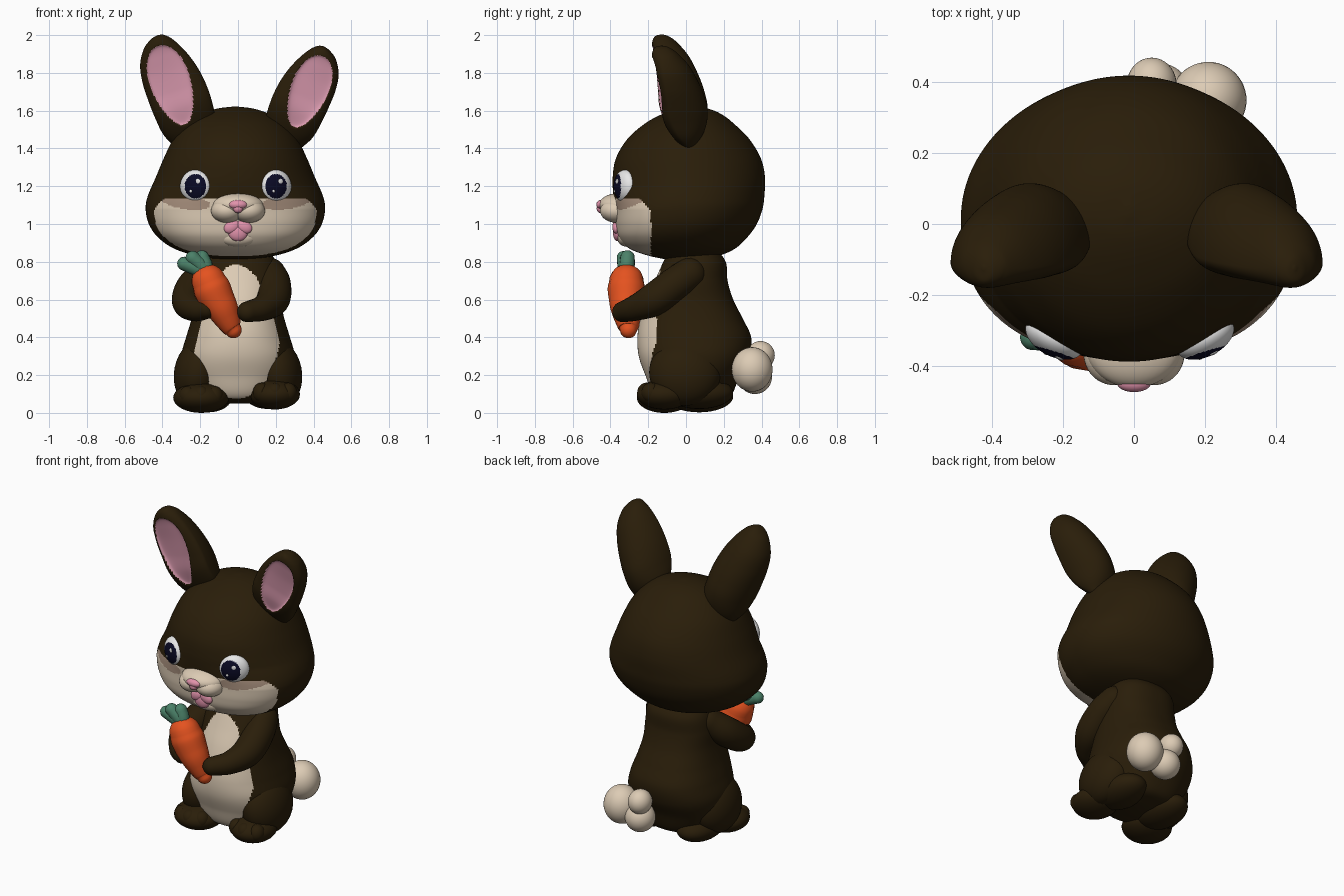
import bpy, bmesh, math
from mathutils import Vector, Matrix

if "Cube" in bpy.data.objects:
    bpy.data.objects.remove(bpy.data.objects["Cube"])


def mat(name, r, g, b):
    m = bpy.data.materials.new(name)
    m.diffuse_color = (r, g, b, 1)
    m.use_nodes = True
    m.node_tree.nodes["Principled BSDF"].inputs["Base Color"].default_value = m.diffuse_color
    return m


BROWN = mat("brown fur", 0.0225, 0.0125, 0.0028)
CREAM = mat("cream fur", 0.72, 0.60, 0.46)
SHADE = mat("cheek tan", 0.38, 0.27, 0.20)
EAR_PINK = mat("ear pink", 0.74, 0.34, 0.45)
PINK = mat("nose pink", 0.76, 0.29, 0.41)
WHITE = mat("eye white", 0.80, 0.80, 0.80)
NAVY = mat("pupil navy", 0.003, 0.003, 0.018)
ORANGE = mat("carrot orange", 0.78, 0.085, 0.014)
GREEN = mat("leaf green", 0.07, 0.22, 0.14)


def finish(name, bm, mats, rule=None, matrix=None):
    """Colour faces by rule (in local space), place and smooth the part."""
    bmesh.ops.recalc_face_normals(bm, faces=bm.faces)
    for f in bm.faces:
        f.smooth = True
        if rule:
            f.material_index = rule(f.calc_center_median())
    if matrix:
        bm.transform(matrix)
    me = bpy.data.meshes.new(name)
    bm.to_mesh(me)
    bm.free()
    for m in mats:
        me.materials.append(m)
    ob = bpy.data.objects.new(name, me)
    bpy.context.collection.objects.link(ob)
    return ob


def spline(rows, n):
    """Catmull-Rom samples through rows of numbers, n per span."""
    p = [Vector(r) for r in rows]
    p = [2 * p[0] - p[1]] + p + [2 * p[-1] - p[-2]]
    out = []
    for i in range(1, len(p) - 2):
        a, b, c, d = p[i - 1:i + 3]
        for k in range(n):
            t = k / n
            out.append(0.5 * (2 * b + (c - a) * t + (2 * a - 5 * b + 4 * c - d) * t * t
                              + (3 * b - a - 3 * c + d) * t ** 3))
    return out + [p[-2]]


def skin(name, rings, mats, rule=None):
    """Closed surface through a stack of rings."""
    bm = bmesh.new()
    vs = [[bm.verts.new(p) for p in r] for r in rings]
    for a, b in zip(vs, vs[1:]):
        for i in range(len(a)):
            j = (i + 1) % len(a)
            bm.faces.new((a[i], a[j], b[j], b[i]))
    bm.faces.new(vs[0])
    bm.faces.new(vs[-1])
    return finish(name, bm, mats, rule)


def loft(name, rows, n, segs, front, back, x0, mats, rule):
    """Rows of z, half width, front y, back y; front(z) and back set the squareness."""
    rings = []
    for z, w, f, b in spline(rows, n):
        ring = []
        for i in range(segs):
            a = 2 * math.pi * i / segs
            c, s = math.cos(a), math.sin(a)
            e = front(z) if s < 0 else back
            k = (abs(c) ** e + abs(s) ** e) ** (-1 / e)
            ring.append((x0 + max(w, .002) * c * k, (f + b) / 2 + (b - f) / 2 * s * k, z))
        rings.append(ring)
    return skin(name, rings, mats, rule)


def tube(name, rows, m, segs=24):
    """Round-ended limb through rows of x, y, z, radius."""
    pts = spline(rows, 8)
    cap = [math.pi / 2 * k / 6 for k in range(6)]
    t0 = (pts[1] - pts[0]).xyz.normalized()
    t1 = (pts[-1] - pts[-2]).xyz.normalized()
    path = [(pts[0].xyz - t0 * pts[0][3] * math.cos(a), t0, max(.003, pts[0][3] * math.sin(a))) for a in cap]
    for i, p in enumerate(pts):
        t = (pts[min(i + 1, len(pts) - 1)] - pts[max(i - 1, 0)]).xyz.normalized()
        path.append((p.xyz, t, p[3]))
    path += [(pts[-1].xyz + t1 * pts[-1][3] * math.cos(a), t1, max(.003, pts[-1][3] * math.sin(a)))
             for a in reversed(cap)]
    rings = []
    side = t0.orthogonal()
    for c, t, r in path:
        side = (side - t * side.dot(t)).normalized()
        up = t.cross(side)
        rings.append([c + r * (side * math.cos(a) + up * math.sin(a))
                      for a in (2 * math.pi * i / segs for i in range(segs))])
    return skin(name, rings, [m])


def ball(name, loc, size, mats, yaw=0.0, roll=0.0, rule=None, segs=32):
    """Ellipsoid with its pole facing the front."""
    bm = bmesh.new()
    bmesh.ops.create_uvsphere(bm, u_segments=segs, v_segments=segs * 3 // 4, radius=1,
                              matrix=Matrix.Rotation(math.pi / 2, 4, 'X'))
    mx = (Matrix.Translation(loc) @ Matrix.Rotation(yaw, 4, 'Z')
          @ Matrix.Rotation(roll, 4, 'Y') @ Matrix.Diagonal((*size, 1)))
    finish(name, bm, mats, rule, mx)
    return mx


# Head with full cheeks, pale lower face and tan patches under the eyes
def face_colour(c):
    x = abs(c.x + .01)
    top = 1.137 - 2.5 * max(0, c.y + .25) ** 1.3
    if c.y > -.185 or c.z > top:
        return 0
    return 2 if ((x - .265) / .13) ** 2 + ((c.z - 1.115 - (x - .26) * .12) / .038) ** 2 < 1 else 1


loft("head", [(.805, .03, -.06, .06), (.83, .20, -.19, .17), (.87, .325, -.30, .26), (.93, .41, -.355, .325),
              (1.0, .458, -.372, .375), (1.08, .475, -.376, .405), (1.15, .463, -.385, .415), (1.25, .42, -.388, .418),
              (1.35, .378, -.37, .395), (1.45, .328, -.31, .335), (1.53, .26, -.22, .255), (1.58, .185, -.13, .19),
              (1.61, .10, -.05, .12), (1.622, .01, .02, .05)],
     11, 220, lambda z: 2 + .4 * min(1, max(0, (1.2 - z) / .12)), 2.0, -.014, [BROWN, CREAM, SHADE], face_colour)

# Torso with belly patch
loft("torso", [(.05, .08, -.03, .13), (.08, .2, -.16, .23), (.2, .28, -.215, .285), (.3, .30, -.25, .335),
               (.4, .275, -.257, .345), (.5, .245, -.242, .30), (.6, .225, -.21, .25), (.7, .22, -.165, .22),
               (.8, .2, -.12, .21), (.88, .15, -.08, .15)],
     14, 160, lambda z: 2.15, 2.35, 0, [BROWN, CREAM],
     lambda c: int(c.y < -.155 + .25 * max(0, c.z - .66) and ((c.z - .43) / .355) ** 2
                   + ((c.x + .012) / (.235 - .2 * max(0, c.z - .5))) ** 2 < 1))


# Ears: round back, hollow pink front
def ear(name, base, tip, wide):
    axis = Vector((tip[0] - base[0], 0, tip[1] - base[1]))
    length = axis.length
    axis.normalize()
    perp = Vector((axis.z, 0, -axis.x))
    origin = Vector((base[0], 0, base[1]))
    out = math.copysign(1, base[0])

    def inner(p):
        d = p - origin
        t, u = d.dot(axis) / length, (d.dot(perp) - out * .016) / wide
        return ((t - .55) / .36) ** 2 + (u / (.106 - .05 * (.55 - t))) ** 2

    rings = []
    for t, w, shift, f, b in spline([(0, .09, 0, -.03, .05), (.16, .142, -.004, -.095, .10), (.33, .157, -.004, -.14, .115),
                                     (.5, .158, 0, -.155, .095), (.66, .148, .008, -.167, .06), (.81, .122, .015, -.178, .015),
                                     (.93, .078, .012, -.18, -.045), (.985, .035, .004, -.165, -.09),
                                     (1, .004, 0, -.13, -.12)], 14):
        mid = f + min(.06, (b - f) / 2)
        ring = []
        for i in range(128):
            a = 2 * math.pi * i / 128
            u = max(w, .003) * math.cos(a) * wide + out * shift
            s = math.sin(a)
            p = origin + axis * t * length + perp * u
            p.y = mid + s * ((b - mid) if s > 0 else (mid - f))
            if s < 0:
                p.y += .032 * max(0, 1 - inner(p)) ** .45
            p.y += out * u * .05
            ring.append(p)
        rings.append(ring)
    skin(name, rings, [BROWN, EAR_PINK], lambda c: int(c.y < -.05 and inner(c) < 1))


ear("left_ear", (-.23, 1.42), (-.425, 2.0), 1.0)
ear("right_ear", (.24, 1.42), (.455, 1.94), .93)

# Eyes with pupils and glints
for s, name in ((-1, "left"), (1, "right")):
    mx = ball(name + "_eye", (.213 * s - .012, -.322, 1.2), (.088, .052, .087), [WHITE, NAVY], yaw=.48 * s, segs=64,
              rule=lambda c: int(c.y < 0 and ((c.x + .2 * s) / .66) ** 2 + (c.z / .74) ** 2 < 1))
    for u, v, r in ((.22, .3, .014), (-.22, -.3, .008)):
        u -= .2 * s
        spot = mx @ Vector((u, -math.sqrt(1 - u * u - v * v), v))
        ball(name + "_glint", spot, (r, .004, r), [WHITE], yaw=.48 * s, segs=16)
    ball(name + "_muzzle_lobe", (.058 * s, -.365, 1.07), (.085, .09, .064), [CREAM])

# Snout, nose, chin and open mouth
ball("snout", (0, -.35, 1.1), (.135, .112, .064), [CREAM])
ball("nose", (0, -.449, 1.102), (.048, .026, .025), [PINK])
ball("nose_tip", (0, -.453, 1.082), (.026, .02, .024), [PINK])
ball("chin", (0, -.315, .93), (.10, .05, .05), [CREAM])
for s in (-1, 1):
    ball("mouth_side", (.033 * s, -.37, .985), (.044, .02, .033), [PINK], roll=.5 * s)
ball("tongue", (0, -.363, .957), (.052, .024, .048), [PINK])

# Arms
tube("left_arm", [(-.17, .02, .74, .08), (-.24, -.06, .66, .09), (-.265, -.17, .585, .083),
                  (-.22, -.27, .55, .066), (-.165, -.33, .55, .052)], BROWN)
tube("right_arm", [(.165, .02, .735, .088), (.19, -.06, .68, .09), (.185, -.17, .60, .088),
                   (.13, -.27, .555, .068), (.05, -.335, .535, .055)], BROWN)

# Legs and paws
for s, name, x, wide, z in ((-1, "left", -.195, .148, .08), (1, "right", .195, .133, .098)):
    ball(name + "_thigh", (.21 * s, -.005, .215), (.128, .19, .18), [BROWN], roll=-.2 * s)
    ball(name + "_foot", (x, -.115, z), (wide, .145, .08), [BROWN])
    ball(name + "_heel", (.155 * s, .07, z + .008), (.125, .18, .085), [BROWN])
    for k in (-1, 0, 1):
        ball(name + "_toe", (x + .07 * k, -.208 + .022 * abs(k), z + .01), (.047, .05, .052), [BROWN])

# Fluffy tail
ball("tail_main", (.21, .35, .23), (.108, .108, .118), [CREAM])
ball("tail_upper", (.05, .395, .305), (.07, .075, .075), [CREAM])
ball("tail_lower", (.07, .365, .19), (.09, .09, .09), [CREAM])

# Carrot with chunky leaves
tube("carrot", [(-.155, -.315, .695, .092), (-.137, -.315, .655, .1), (-.11, -.315, .6, .094), (-.085, -.315, .555, .086),
                (-.06, -.31, .505, .073), (-.035, -.305, .455, .056), (-.025, -.305, .44, .045)], ORANGE, 14)
for x, y, z, r in ((-.285, -.32, .79, .037), (-.24, -.33, .82, .038), (-.19, -.31, .822, .039), (-.235, -.305, .80, .036)):
    tube("carrot_leaf", [(-.165, -.317, .74, .04), ((x - .16) / 2, (y - .317) / 2, (z + .745) / 2, .041), (x, y, z, r)],
         GREEN, 10)
